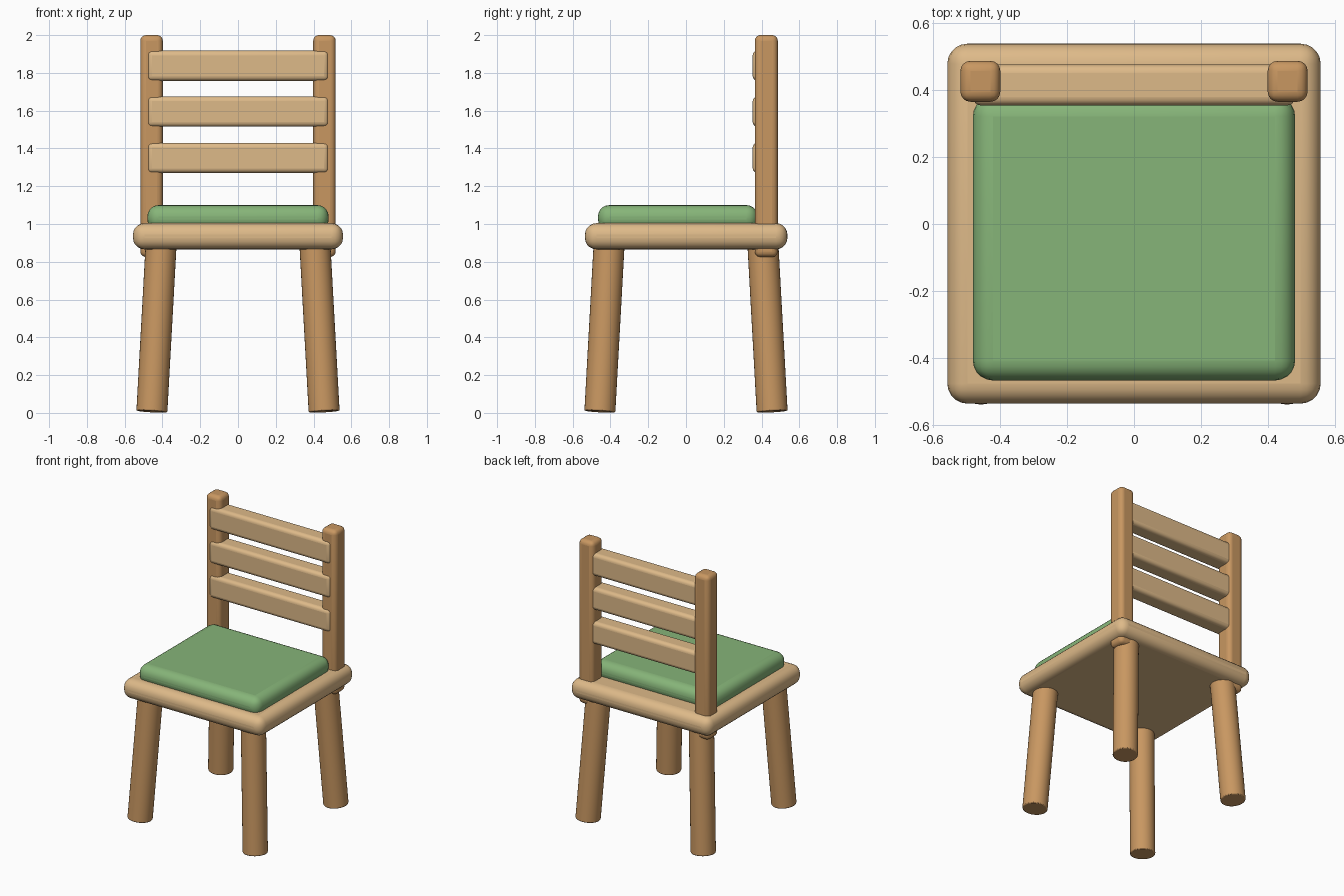
import bpy
import math
from mathutils import Vector

if "Cube" in bpy.data.objects:
    bpy.data.objects.remove(bpy.data.objects["Cube"])


def material(name, rgb):
    m = bpy.data.materials.new(name)
    m.diffuse_color = (*rgb, 1.0)
    m.use_nodes = True
    m.node_tree.nodes["Principled BSDF"].inputs["Base Color"].default_value = m.diffuse_color
    return m


LIGHT = material("light wood", (0.73, 0.49, 0.25))
DARK = material("dark wood", (0.58, 0.31, 0.12))
GREEN = material("green fabric", (0.24, 0.46, 0.19))


def finish(obj, name, mat, bevel, segments):
    obj.name = name
    obj.data.materials.append(mat)
    mod = obj.modifiers.new("Rounding", 'BEVEL')
    mod.width = bevel
    mod.segments = segments
    mod.limit_method = 'ANGLE'
    mod.angle_limit = math.radians(40)
    bpy.ops.object.shade_smooth_by_angle(angle=math.radians(35))


def rounded_box(name, lo, hi, mat, bevel, segments=5):
    lo, hi = Vector(lo), Vector(hi)
    bpy.ops.mesh.primitive_cube_add(size=1, location=(lo + hi) / 2)
    obj = bpy.context.object
    obj.scale = hi - lo
    bpy.ops.object.transform_apply(location=False, rotation=False, scale=True)
    finish(obj, name, mat, bevel, segments)


def leg(name, bottom, top, radius):
    a, b = Vector(bottom), Vector(top)
    bpy.ops.mesh.primitive_cylinder_add(vertices=32, radius=radius,
                                        depth=(b - a).length, location=(a + b) / 2)
    obj = bpy.context.object
    obj.rotation_euler = (b - a).to_track_quat('Z', 'Y').to_euler()
    finish(obj, name, mat=DARK, bevel=0.006, segments=2)


# Seat board and cushion
rounded_box("seat", (-0.556, -0.535, 0.866), (0.556, 0.537, 1.004), LIGHT, 0.06)
rounded_box("cushion", (-0.48, -0.466, 0.965), (0.48, 0.38, 1.10), GREEN, 0.06)

# Splayed legs and back posts
for sx, side in ((-1, "left"), (1, "right")):
    for sy, end in ((-1, "front"), (1, "back")):
        leg(f"{end}_{side}_leg", (sx * 0.456, sy * 0.456, 0.007),
            (sx * 0.405, sy * 0.405, 0.93), 0.082)
    x0, x1 = sorted((sx * 0.398, sx * 0.517))
    rounded_box(f"{side}_back_post", (x0, 0.364, 0.825), (x1, 0.486, 2.0), DARK, 0.03, 4)

# Back slats
for i, z in enumerate((1.35, 1.595, 1.838)):
    rounded_box(f"back_slat_{i + 1}", (-0.48, 0.353, z - 0.08), (0.48, 0.475, z + 0.08),
                LIGHT, 0.025, 4)
